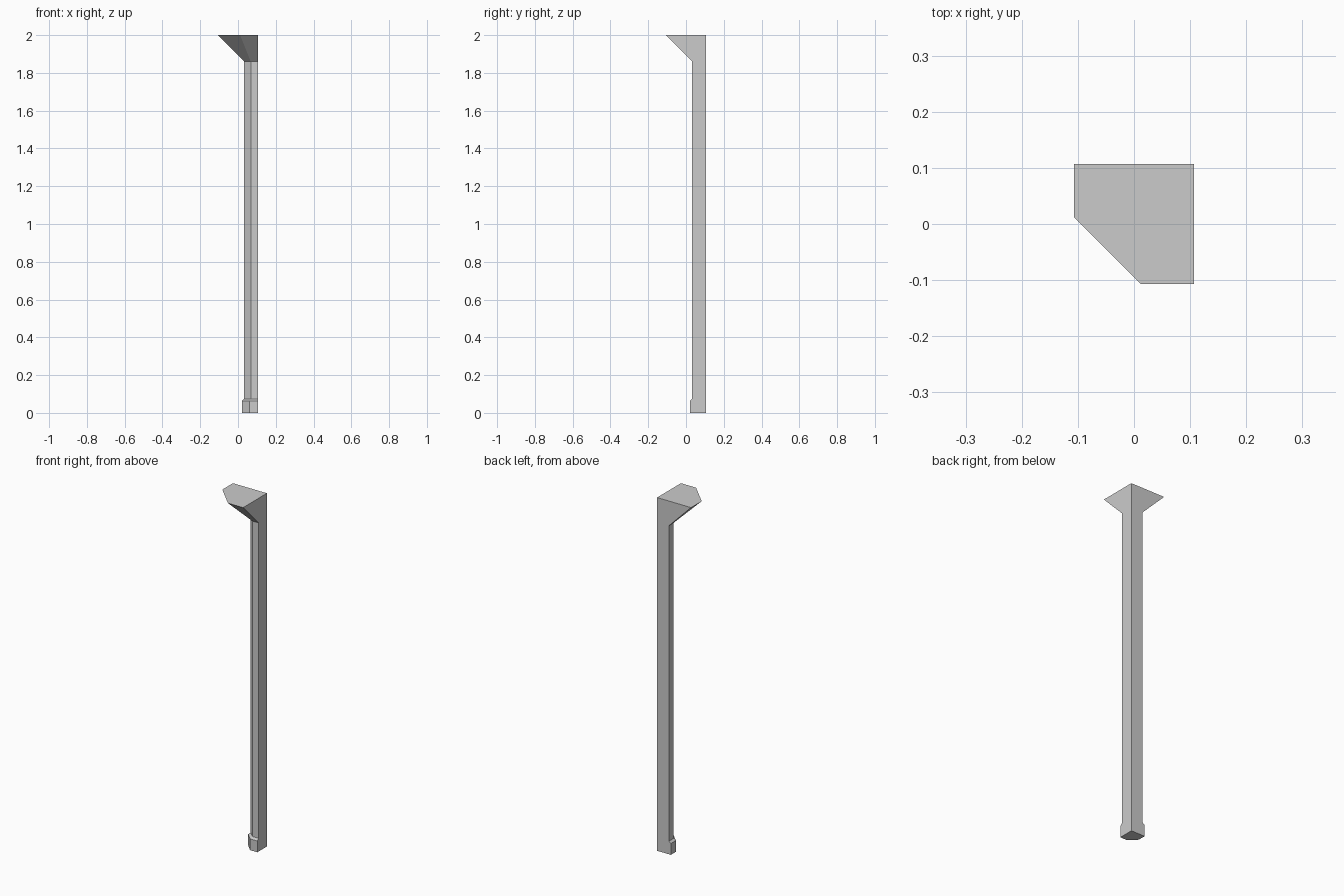
import bpy, bmesh

if "Cube" in bpy.data.objects:
    bpy.data.objects.remove(bpy.data.objects["Cube"])

CORNER = 0.1065  # the two flat wall-side faces meet at x = y = CORNER

# (height, overall width, width of the flat before the chamfer)
sections = [
    (0.0, 0.086, 0.045),      # foot
    (0.064, 0.086, 0.045),
    (0.074, 0.074, 0.039),    # bevel into shaft
    (1.86, 0.074, 0.039),     # shaft top
    (2.0, 0.213, 0.095),      # flared bracket head
]


def ring(bm, z, w, f):
    """Square section with its inner front-left corner cut off."""
    c = CORNER
    pts = [(c, c), (c - w, c), (c - w, c - f), (c - f, c - w), (c, c - w)]
    return [bm.verts.new((x, y, z)) for x, y in pts]


# Corner post lofted through the sections
bm = bmesh.new()
rings = [ring(bm, *s) for s in sections]
for a, b in zip(rings, rings[1:]):
    for i in range(5):
        j = (i + 1) % 5
        bm.faces.new((a[i], a[j], b[j], b[i]))
bm.faces.new(rings[0][::-1])
bm.faces.new(rings[-1])

# Merge the coplanar wall-side strips
bmesh.ops.recalc_face_normals(bm, faces=bm.faces)
bmesh.ops.dissolve_limit(bm, angle_limit=0.001, verts=bm.verts, edges=bm.edges)

mesh = bpy.data.meshes.new("corner_post")
bm.to_mesh(mesh)
bm.free()
post = bpy.data.objects.new("corner_post", mesh)
bpy.context.collection.objects.link(post)
